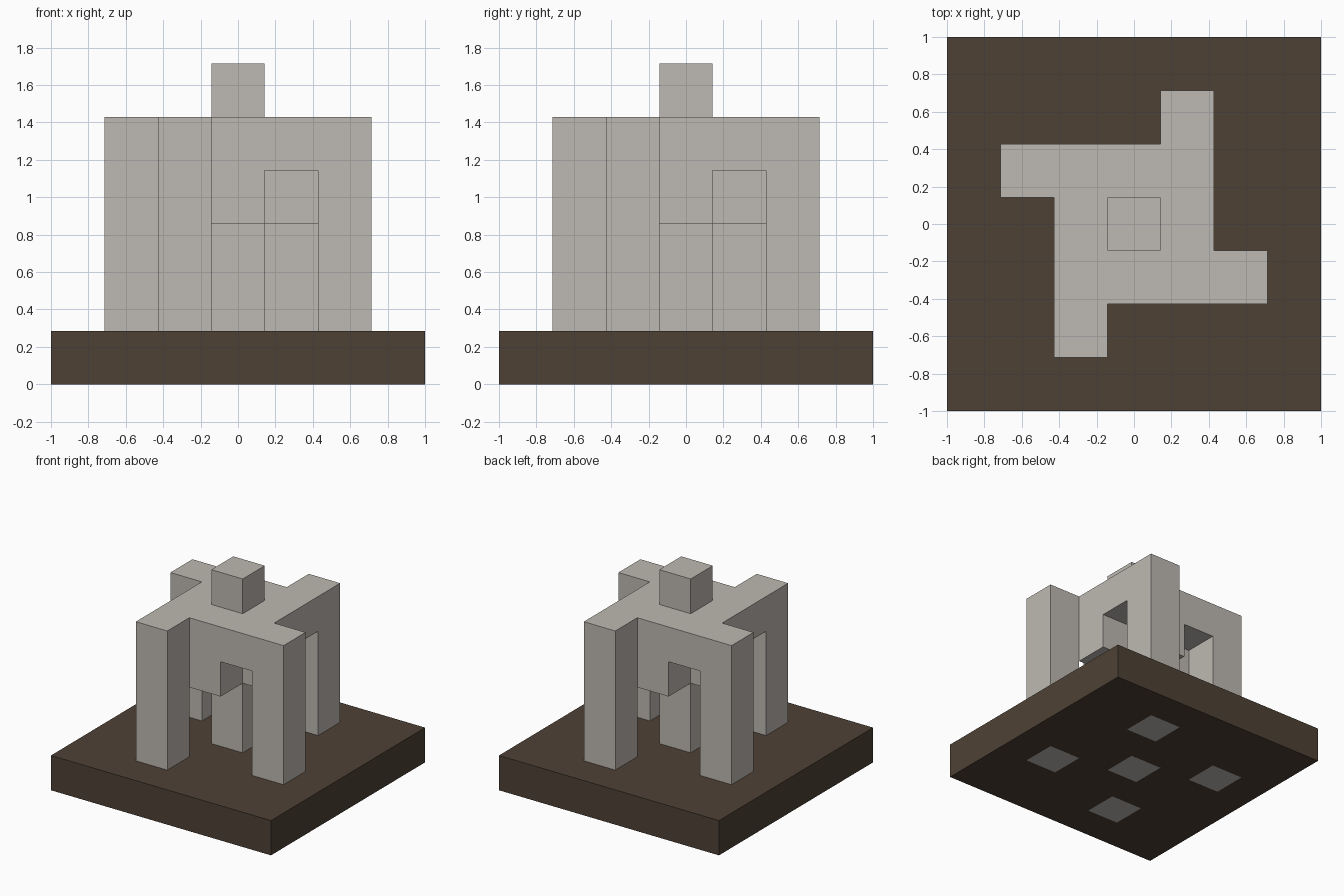
import bpy
import bmesh
from mathutils import Vector

if "Cube" in bpy.data.objects:
    bpy.data.objects.remove(bpy.data.objects["Cube"], do_unlink=True)

U = 2 / 7  # edge of one building block


def material(name, rgb):
    m = bpy.data.materials.new(name)
    m.use_nodes = True
    colour = (*rgb, 1)
    m.diffuse_color = colour
    m.node_tree.nodes["Principled BSDF"].inputs["Base Color"].default_value = colour
    return m


def box(xs, ys, zs):
    """Cells filled by inclusive ranges along each axis."""
    return {(x, y, z) for x in range(xs[0], xs[1] + 1)
            for y in range(ys[0], ys[1] + 1)
            for z in range(zs[0], zs[1] + 1)}


def four_ways(cells):
    """Repeat cells in quarter turns round the centre."""
    result = set()
    for _ in range(4):
        result |= cells
        cells = {(-y, x, z) for x, y, z in cells}
    return result


def shell(name, cells, solid, mat):
    """Outer skin of the cells, without faces hidden against other blocks."""
    bm = bmesh.new()
    for cell in cells:
        for axis in range(3):
            for sign in (-1, 1):
                normal = Vector((0, 0, 0))
                normal[axis] = sign
                if tuple(int(c + n) for c, n in zip(cell, normal)) in solid:
                    continue
                a = Vector((0, 0, 0))
                a[(axis + 1) % 3] = 0.5
                b = normal.cross(a)
                middle = Vector(cell) + Vector((0, 0, 0.5)) + normal / 2
                corners = (-a - b, a - b, a + b, b - a)
                bm.faces.new([bm.verts.new((middle + c) * U) for c in corners])
    bmesh.ops.remove_doubles(bm, verts=bm.verts, dist=U / 100)
    mesh = bpy.data.meshes.new(name)
    bm.to_mesh(mesh)
    bm.free()
    mesh.materials.append(mat)
    obj = bpy.data.objects.new(name, mesh)
    bpy.context.collection.objects.link(obj)
    return obj


# Stone parts: outer legs and central pillar pass down through the base
legs = four_ways(box((2, 2), (-1, -1), (0, 4)))
pillar = box((0, 0), (0, 0), (0, 4))
brackets = four_ways(box((1, 1), (0, 0), (3, 3)))
roof = box((-1, 1), (-1, 1), (4, 4))
finial = box((0, 0), (0, 0), (5, 5))
monument = legs | pillar | brackets | roof | finial

# Square base slab around the feet
base = box((-3, 3), (-3, 3), (0, 0)) - monument

solid = monument | base
shell("stone_monument", monument, solid, material("pale stone", (0.515, 0.485, 0.445)))
shell("base_slab", base, solid, material("dark brown", (0.076, 0.053, 0.036)))
